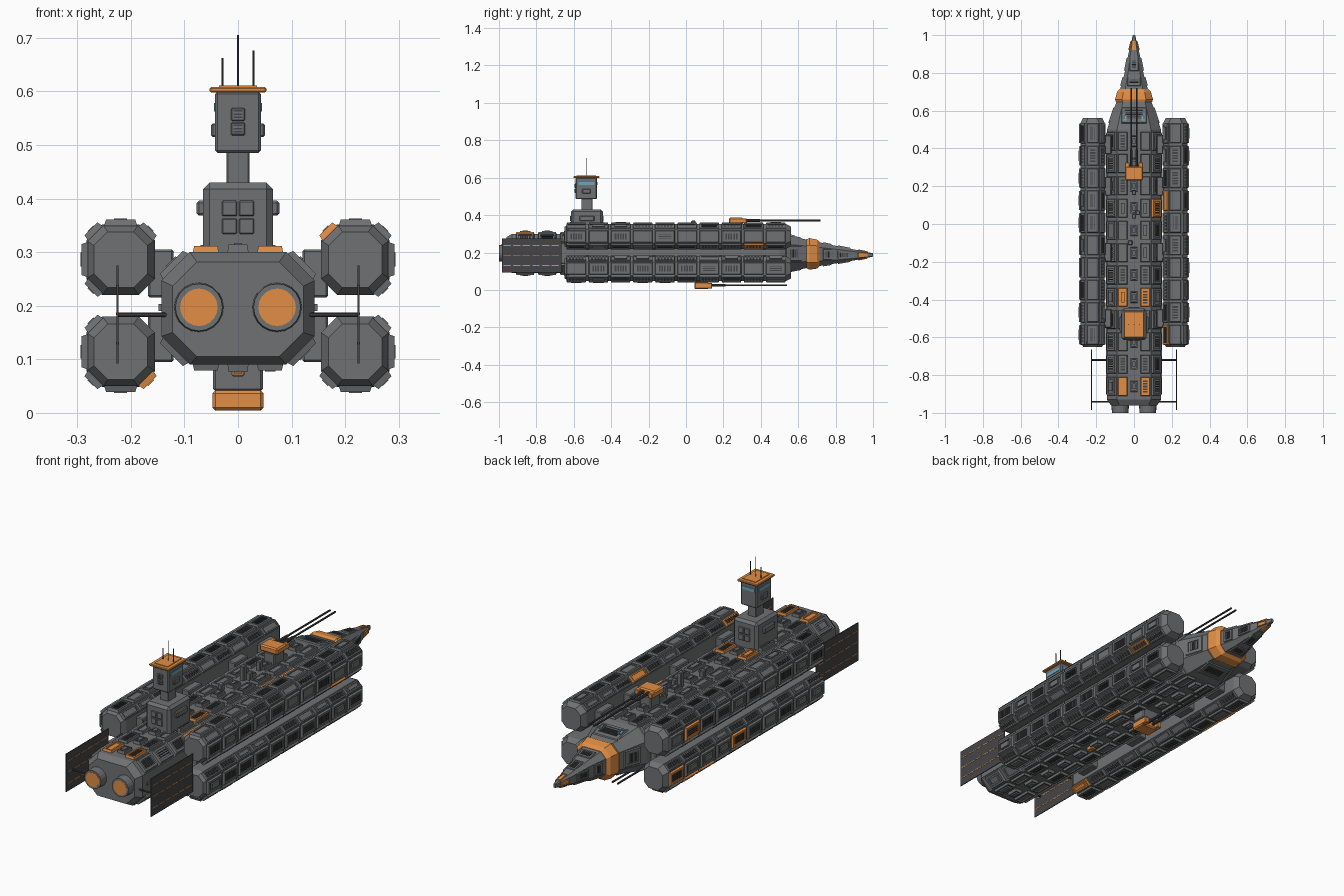
import bpy, bmesh, random
from math import radians
from mathutils import Matrix, Vector

if "Cube" in bpy.data.objects:
    bpy.data.objects.remove(bpy.data.objects["Cube"])

random.seed(4)
COL = {"hull": (.16, .165, .17, 1), "dark": (.06, .06, .065, 1), "orange": (.75, .27, .06, 1),
       "blue": (.15, .38, .5, 1)}
MAT = {}
for k, c in COL.items():
    MAT[k] = bpy.data.materials.new(k)
    MAT[k].diffuse_color = c
PARTS = {}


def part(name, mat="hull"):
    return PARTS.setdefault((name, mat), bmesh.new())


def box(bm, x, y, z, bevel=0.0, m=Matrix()):
    """Box from (min, max) ranges, optionally bevelled."""
    c = [(r[0] + r[1]) / 2 for r in (x, y, z)]
    s = [r[1] - r[0] for r in (x, y, z)]
    vs = bmesh.ops.create_cube(bm, size=1, matrix=m @ Matrix.Translation(c) @ Matrix.Diagonal((*s, 1)))["verts"]
    if bevel:
        es = list({e for v in vs for e in v.link_edges})
        bmesh.ops.bevel(bm, geom=es, offset=bevel, segments=1, affect="EDGES")


def rod(bm, p, q, r, n=8, r2=None):
    p, q = Vector(p), Vector(q)
    d = q - p
    m = Matrix.Translation((p + q) / 2) @ d.to_track_quat("Z", "Y").to_matrix().to_4x4()
    bmesh.ops.create_cone(bm, cap_ends=True, segments=n, radius1=r, radius2=r if r2 is None else r2,
                          depth=d.length, matrix=m)


def ring(y, a, b, c, cx=0, cz=0):
    """Chamfered rectangle; facet 0 is +x, 2 top, 4 -x, 6 bottom, odd ones chamfers."""
    pts = [(a, c - b), (a, b - c), (a - c, b), (c - a, b), (-a, b - c), (-a, c - b), (c - a, -b), (a - c, -b)]
    return [Vector((cx + x, y, cz + z)) for x, z in pts]


def loft(bm, rings):
    rows = [[bm.verts.new(p) for p in r] for r in rings]
    for r, s in zip(rows, rows[1:]):
        for i in range(8):
            bm.faces.new((r[i], r[(i + 1) % 8], s[(i + 1) % 8], s[i]))
    bm.faces.new(rows[0])
    bm.faces.new(rows[-1])


def panel(name, r0, r1, k, width=None, off=0, h=.009, style=0, mat="hull"):
    """Raised plate on facet k between two rings, with a recess and louvres or a hatch."""
    j = (k + 1) % 8
    o = (r0[k] + r0[j] + r1[k] + r1[j]) / 4
    u = (r0[j] - r0[k]).normalized()
    v = ((r1[k] + r1[j]) - (r0[k] + r0[j])) / 2
    length = v.length
    n = u.cross(v).normalized()
    if n.dot(o - sum(r0 + r1, Vector()) / 16) < 0:
        n = -n
    v = n.cross(u)
    w = width or ((r0[j] - r0[k]).length + (r1[j] - r1[k]).length) / 2 * .92
    m = Matrix.Translation(o + u * off) @ Matrix((u, v, n)).transposed().to_4x4()
    bm = part(name, mat)
    x, y, t = w / 2, length / 2, min(w, length) * .16
    outline = []
    for sx, sy, z in ((x, y, -.003), (x - t * .4, y - t * .4, h), (x - t * 1.3, y - t * 1.3, h),
                      (x - t * 1.3, y - t * 1.3, h * .4)):
        outline.append([bm.verts.new(m @ Vector((a * sx, b * sy, z)))
                        for a, b in ((-1, -1), (1, -1), (1, 1), (-1, 1))])
    for r, s in zip(outline, outline[1:]):
        for i in range(4):
            bm.faces.new((r[i], r[(i + 1) % 4], s[(i + 1) % 4], s[i]))
    bm.faces.new(outline[-1])
    xi, yi = x - t * 1.6, y - t * 1.8
    if style == 1:                                   # louvres
        for i in range(5):
            c = yi * (i - 2) / 2.5
            box(part(name + "_louvres", "dark"), (-xi, xi), (c - yi * .12, c + yi * .12), (0, h * .95), m=m)
    elif style == 2:                                 # hatch block
        box(bm, (-xi * .8, xi * .8), (-yi * .8, yi * .8), (0, h * 1.2), m=m)
    elif style == 3:                                 # lengthwise pipes
        for c in (-.6, 0, .6):
            box(part(name + "_louvres", "dark"), (xi * c - .002, xi * c + .002), (-yi, yi), (0, h), m=m)


def pick():
    return dict(style=random.choice((0, 1, 1, 2, 3)), mat="orange" if random.random() < .06 else "hull")


# Main hull: octagonal loft from engine block to nose tip (y, half width, low z, high z)
STN = [(-.96, .122, .105, .282), (-.93, .143, .09, .30), (.50, .143, .09, .30), (.65, .092, .118, .268),
       (.79, .052, .14, .238), (.90, .03, .158, .216), (1.0, .006, .178, .196)]


def hull_ring(y, grow=0):
    for s, t in zip(STN, STN[1:]):
        if s[0] <= y <= t[0]:
            f = (y - s[0]) / (t[0] - s[0])
            a, lo, hi = [s[i] + (t[i] - s[i]) * f for i in (1, 2, 3)]
            return ring(y, a + grow, (hi - lo) / 2 + grow, .37 * min(a, .143) + grow * .4, 0, (hi + lo) / 2)


loft(part("main_hull"), [hull_ring(s[0]) for s in STN])
loft(part("nose_band", "orange"), [hull_ring(y, g) for y, g in ((.645, .002), (.66, .011), (.70, .012), (.715, .002))])

# Hull plating
for i in range(12):
    y = -.91 + .118 * i
    r0, r1 = hull_ring(y), hull_ring(y + .1)
    for k in (1, 3, 5, 7):
        panel("hull_plates", r0, r1, k, h=.011, **pick())
    for k in (2, 6):
        for off in (-.06, .06):
            o = "orange" if k == 2 and i in (0, 4) else "hull"
            panel("hull_plates", r0, r1, k, .05, off, .011, random.choice((0, 1, 2)), o)
        panel("hull_plates", hull_ring(y + .02), hull_ring(y + .08), k, .04, 0, .014, 2)
for y0, y1 in ((.53, .62), (.73, .78), (.81, .88), (.92, .97)):
    for k in (0, 4, 2, 6):
        panel("nose_plates", hull_ring(y0), hull_ring(y1), k, h=.005, style=1 if y0 < .9 else 0,
              mat="orange" if y0 > .9 else "hull")
for s in (-1, 1):
    panel("nose_windows", hull_ring(.545), hull_ring(.58), 2, .026, s * .052, .009, 0, "blue")
    # side rail along the hull
    box(part("hull_rails"), sorted((s * .14, s * .148)), (-.9, .48), (.19, .203))

# Four side pods with plating on their exposed facets
for s in (-1, 1):
    for up in (-1, 1):
        def pr(y, g=0):
            return ring(y, .064 - g, .066 - g, .03 - g * .3, s * .219, .2 + up * .086)
        loft(part("side_pods"), [pr(-.65, .014), pr(-.625), pr(.535), pr(.562, .014)])
        out = 0 if s > 0 else 4
        facets = {out, 1, 3, 2} if up > 0 else {out, 5, 7, 6}
        facets.add({(1, 1): 7, (1, -1): 1, (-1, 1): 5, (-1, -1): 3}[(s, up)])
        for i in range(10):
            y = -.64 + .1185 * i
            for k in sorted(facets):
                panel("pod_plates", pr(y), pr(y + .107), k, **pick())
        # pylons joining pod to hull
        for y in (-.5, -.15, .2, .42):
            z = sorted((.2 + up * .015, .2 + up * .105))
            box(part("pod_pylons"), sorted((s * .12, s * .168)), (y - .05, y + .05), z, .004)

    # Radiator fins on struts, with orange lines
    box(part("radiator_fins", "dark"), sorted((s * .223, s * .227)), (-.985, -.665), (.092, .275))
    for z in (.13, .185, .238):
        for i in range(6):
            y = -.975 + i * .051
            box(part("fin_lines", "orange"), sorted((s * .222, s * .228)), (y, y + .04), (z - .002, z + .002))
    for y in (-.72, -.94):
        rod(part("fin_struts", "dark"), (s * .12, y, .183), (s * .225, y, .183), .004)

    # Engines
    rod(part("engine_nozzles"), (s * .073, -.94, .197), (s * .073, -1, .197), .047, 20, .044)
    rod(part("engine_glow", "orange"), (s * .073, -.97, .197), (s * .073, -1.001, .197), .035, 20)

# Command tower
t = part("command_tower")
box(t, (-.065, .065), (-.615, -.445), (.28, .43), .012)
box(t, (-.021, .021), (-.56, -.50), (.42, .49), .002)
box(t, (-.043, .043), (-.59, -.475), (.485, .60), .005)
box(part("tower_roof", "orange"), (-.053, .053), (-.602, -.463), (.598, .608), .003)
box(part("tower_roof", "orange"), (-.035, .035), (-.585, -.48), (.606, .611))
for s in (-1, 1):
    box(t, sorted((s * .06, s * .077)), (-.57, -.49), (.368, .396), .004)
    box(t, sorted((s * .04, s * .05)), (-.555, -.51), (.515, .54), .003)
    box(part("bridge_windows", "blue"), sorted((s * .03, s * .045)), (-.575, -.49), (.562, .578))
    for z in (.334, .367):
        for y in (-.617, -.447):
            box(t, sorted((s * .002, s * .03)), (y - .003, y + .007), (z, z + .029), .002)
box(part("bridge_windows", "blue"), (-.034, .034), (-.48, -.473), (.562, .578))
for z in (.518, .545):
    box(t, (-.013, .013), (-.595, -.585), (z, z + .024), .002)
    for i in range(3):
        box(part("tower_slats", "dark"), (-.008, .008), (-.597, -.59), (z + .005 + i * .006, z + .008 + i * .006))
for x, z in ((-.029, .662), (0, .705), (.029, .676)):
    rod(part("antennas", "dark"), (x, -.53, .60), (x, -.53, z), .002, 6)

# Top and bottom twin-gun turrets
for y, z, zb, zg, tip in ((.275, (.355, .386), (.29, .357), .371, .72), (.09, (.004, .042), (.04, .1), .025, .54)):
    box(part("gun_turrets", "orange"), (-.048, .048), (y - .045, y + .03), z, .006)
    for s in (-1, 1):
        box(part("gun_turrets", "orange"), sorted((s * .024, s * .048)), (y + .02, y + .05), (z[0] + .003, z[1] - .004), .003)
        rod(part("gun_barrels", "dark"), (s * .014, y, zg), (s * .014, tip, zg), .0045)
        rod(part("gun_barrels", "dark"), (s * .014, y, zg), (s * .014, y + .12, zg), .007)
    w = .03 if y > .2 else .047
    box(part("turret_mounts"), (-w, w), (y - .04, y + .035), zb, .005)

# Small deck posts and belly blisters
for x, y, z in ((0, .165, .345), (0, .04, .37), (.02, .06, .335), (-.02, -.1, .33)):
    box(part("deck_posts"), (x - .011, x + .011), (y - .012, y + .012), (.295, z), .003)
box(part("belly_sensor", "orange"), (-.012, .012), (-.33, -.29), (.068, .09), .003)

# Turn every collected mesh into an object
for (name, mat), bm in PARTS.items():
    bmesh.ops.recalc_face_normals(bm, faces=bm.faces)
    label = name if (name, "hull") not in PARTS or mat == "hull" else name + "_" + mat
    me = bpy.data.meshes.new(label)
    bm.to_mesh(me)
    bm.free()
    me.materials.append(MAT[mat])
    bpy.context.collection.objects.link(bpy.data.objects.new(label, me))

for m in bpy.data.materials:
    if m.users and not m.is_grease_pencil:
        m.use_nodes = True
        m.node_tree.nodes["Principled BSDF"].inputs["Base Color"].default_value = m.diffuse_color
